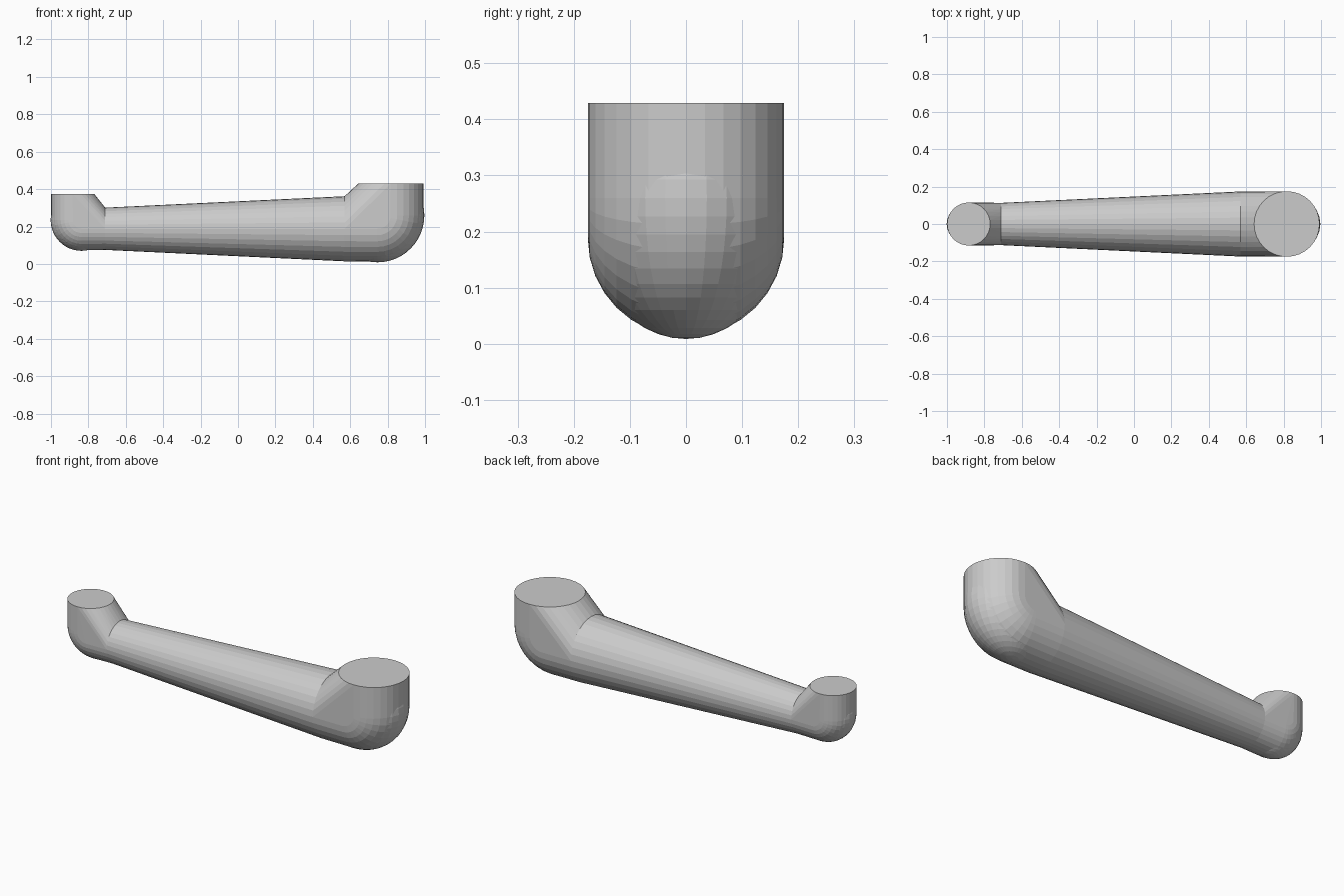
import bpy, bmesh
from math import sin, cos, pi
from mathutils import Vector, Matrix

if "Cube" in bpy.data.objects:
    bpy.data.objects.remove(bpy.data.objects["Cube"])

SEG = 32
AXIS_Z = 0.188


def finish(bm, name):
    bmesh.ops.recalc_face_normals(bm, faces=bm.faces)
    mesh = bpy.data.meshes.new(name)
    bm.to_mesh(mesh)
    bm.free()
    obj = bpy.data.objects.new(name, mesh)
    bpy.context.collection.objects.link(obj)
    return obj


def ring(bm, centre, across, r):
    # circle spanned by the y axis and the given direction
    return [bm.verts.new(Vector(centre) + Vector((0, 1, 0)) * r * cos(2 * pi * i / SEG)
                         + Vector(across) * r * sin(2 * pi * i / SEG)) for i in range(SEG)]


def post(name, side, cx, r, top, joint_x, joint_r):
    # upright end, rounded at the outer corner and webbed towards the handle
    bend = r * 0.41
    bx, bz = cx - side * bend, AXIS_Z + bend
    bm = bmesh.new()
    ring(bm, (cx, 0, top), (1, 0, 0), r)
    ring(bm, (joint_x, 0, AXIS_Z), (0, 0, 1), joint_r)
    for i in range(9):
        a = pi / 2 * i / 8
        d = Vector((side * cos(a), 0, -sin(a)))
        ring(bm, Vector((bx, 0, bz)) + d * bend, d, r)
    res = bmesh.ops.convex_hull(bm, input=bm.verts[:])
    loose = [v for v in bm.verts if not v.link_faces]
    bmesh.ops.delete(bm, geom=loose, context='VERTS')
    bmesh.ops.dissolve_limit(bm, angle_limit=0.01, verts=bm.verts[:], edges=bm.edges[:])
    finish(bm, name)

    # slightly raised cap over the outer lower corner
    bm = bmesh.new()
    R = r * 1.435
    bmesh.ops.create_uvsphere(bm, u_segments=SEG, v_segments=24, radius=1)
    bmesh.ops.transform(bm, verts=bm.verts, matrix=Matrix.Translation((bx, 0, bz))
                        @ Matrix.Diagonal((R, r * 1.085, R, 1)))
    n = Vector((side, 0, -1)).normalized()
    bmesh.ops.bisect_plane(bm, geom=bm.verts[:] + bm.edges[:] + bm.faces[:],
                           plane_co=Vector((bx, 0, bz)) + n * R * 0.45,
                           plane_no=n, clear_inner=True)
    bmesh.ops.holes_fill(bm, edges=[e for e in bm.edges if e.is_boundary])
    finish(bm, name + "_corner_cap")


# tapered bar between the posts
x0, r0, x1, r1 = -0.71, 0.113, 0.57, 0.174
bm = bmesh.new()
a = ring(bm, (x0, 0, AXIS_Z), (0, 0, 1), r0)
b = ring(bm, (x1, 0, AXIS_Z), (0, 0, 1), r1)
for i in range(SEG):
    j = (i + 1) % SEG
    bm.faces.new((a[i], a[j], b[j], b[i]))
bm.faces.new(a)
bm.faces.new(b)
finish(bm, "handle_bar")

post("small_post", -1, -0.884, 0.115, 0.375, x0, r0)
post("large_post", 1, 0.817, 0.175, 0.429, x1, r1)
